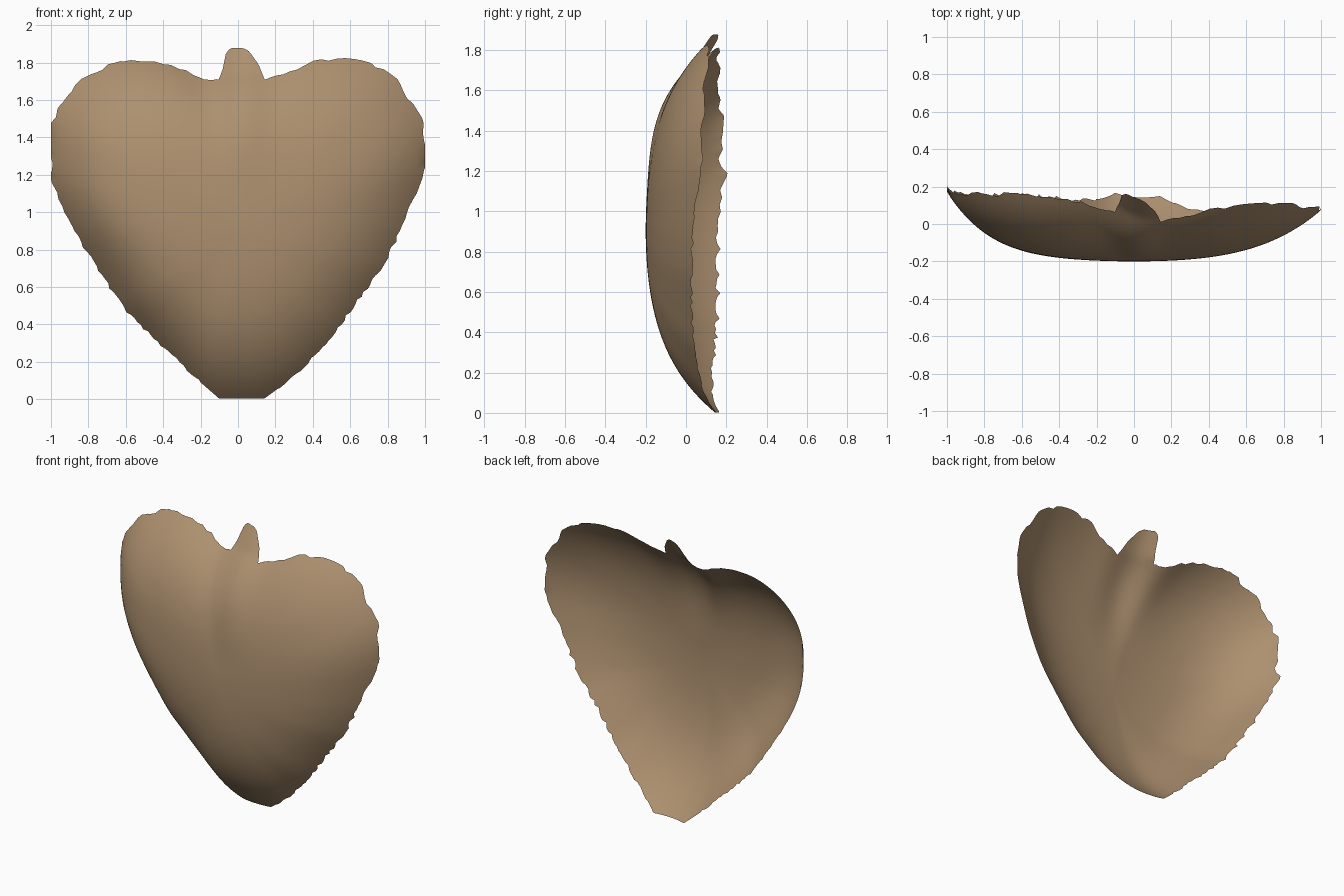
import bpy, bmesh, math, random

if "Cube" in bpy.data.objects:
    bpy.data.objects.remove(bpy.data.objects["Cube"])
random.seed(4)

CZ = 0.9         # height of the shell's deepest point
FRONT = -0.2     # y of the deepest point
N, RINGS = 540, 40

# heart rim, counter-clockwise: x, z, y of the edge
RIM = [(1.01, 1.25, .08), (1.01, 1.35, .08), (.98, 1.5, .08), (.85, 1.71, .10), (.72, 1.795, .11),
       (.58, 1.83, .11), (.4, 1.805, .07), (.27, 1.745, .04), (.15, 1.71, .03), (-.11, 1.71, .09),
       (-.18, 1.71, .10), (-.36, 1.79, .13), (-.48, 1.81, .15), (-.63, 1.81, .16), (-.8, 1.74, .16),
       (-.87, 1.68, .16), (-.96, 1.57, .16), (-1.0, 1.47, .17), (-1.0, 1.18, .18), (-.9, .94, .165),
       (-.78, .74, .165), (-.6, .47, .16), (-.38, .26, .14), (-.2, .09, .13), (-.1, .003, .15),
       (.14, .003, .14), (.3, .12, .08), (.5, .33, .04), (.62, .5, .03), (.77, .7, .03),
       (.88, .92, .04), (.95, 1.1, .06)]
# stalk profile: x, z
STALK = [(.14, 1.715), (.11, 1.79), (.06, 1.86), (.03, 1.877), (-.04, 1.877), (-.065, 1.85),
         (-.08, 1.77), (-.1, 1.715)]


def ray(points, a, closed):
    """Distance along direction a to a polyline, with its blended third value."""
    c, s = math.cos(a), math.sin(a)
    for i in range(len(points) - (0 if closed else 1)):
        p, q = points[i], points[(i + 1) % len(points)]
        dp, dq = c * (p[1] - CZ) - s * p[0], c * (q[1] - CZ) - s * q[0]
        if dp <= 0 < dq or dq <= 0 < dp:
            f = dp / (dp - dq)
            mix = [u + (v - u) * f for u, v in zip(p, q)]
            r = mix[0] * c + (mix[1] - CZ) * s
            if r > 0:
                return r, mix[-1]
    return 0.0, 0.0


def smooth(values, w):
    return [sum(values[(i + k) % N] for k in range(-w, w + 1)) / (2 * w + 1) for i in range(N)]


angles = [2 * math.pi * i / N for i in range(N)]
rim = [ray(RIM, a, True) for a in angles]
soft_r = smooth(smooth([r for r, _ in rim], 7), 7)
soft_y = smooth(smooth([y for _, y in rim], 7), 7)

# ragged edge: random offsets interpolated between coarse steps
STEP = 3
teeth = [random.uniform(-.010, .008) for _ in range(N // STEP)]


def ragged(i):
    if math.sin(angles[i]) < -.97:      # flat foot
        return 0
    k, f = divmod(i, STEP)
    f /= STEP
    return teeth[k] * (1 - f) + teeth[(k + 1) % len(teeth)] * f


def depth(i, x, z, r):
    t = r / soft_r[i]
    c, s = math.cos(angles[i]), math.sin(angles[i])
    w = .3 + .05 * c + .25 * s * s
    q = 4.5 - .7 * c
    g = w * t ** 2 + (1 - w) * t ** q
    if t > 1.03 and s > .9:             # stalk rises less steeply than the shell flares
        g = w * 1.03 ** 2 + (1 - w) * 1.03 ** q + 2.1 * (t - 1.03)
    k = min(1, max(0, (z - 1.05) / .65))
    ridge = .045 * k * k * (3 - 2 * k) * math.exp(-((x - .02) / .13) ** 2)
    return FRONT + (soft_y[i] - FRONT) * g - ridge


# heart-shaped shell with stalk, as rings around the deepest point
bm = bmesh.new()
centre = bm.verts.new((0, FRONT, CZ))
outer = [max(rim[i][0] * (1 + ragged(i)), ray(STALK, a, False)[0]) for i, a in enumerate(angles)]
rings = []
for j in range(1, RINGS + 1):
    ring = []
    for i, a in enumerate(angles):
        r = outer[i] * j / RINGS
        x, z = r * math.cos(a), CZ + r * math.sin(a)
        x, z = max(-1, min(1, x)), max(0, z)
        ring.append(bm.verts.new((x, depth(i, x, z, r), z)))
    rings.append(ring)
for i in range(N):
    n = (i + 1) % N
    bm.faces.new((centre, rings[0][i], rings[0][n]))
    for a, b in zip(rings, rings[1:]):
        bm.faces.new((a[i], b[i], b[n], a[n]))
for f in bm.faces:
    f.smooth = True
mesh = bpy.data.meshes.new("heart_shell")
bm.to_mesh(mesh)
bm.free()
shell = bpy.data.objects.new("heart_shell", mesh)
bpy.context.collection.objects.link(shell)

mat = bpy.data.materials.new("tan")
mat.diffuse_color = (.42, .28, .16, 1)
mat.use_nodes = True
mat.node_tree.nodes["Principled BSDF"].inputs["Base Color"].default_value = mat.diffuse_color
mesh.materials.append(mat)
